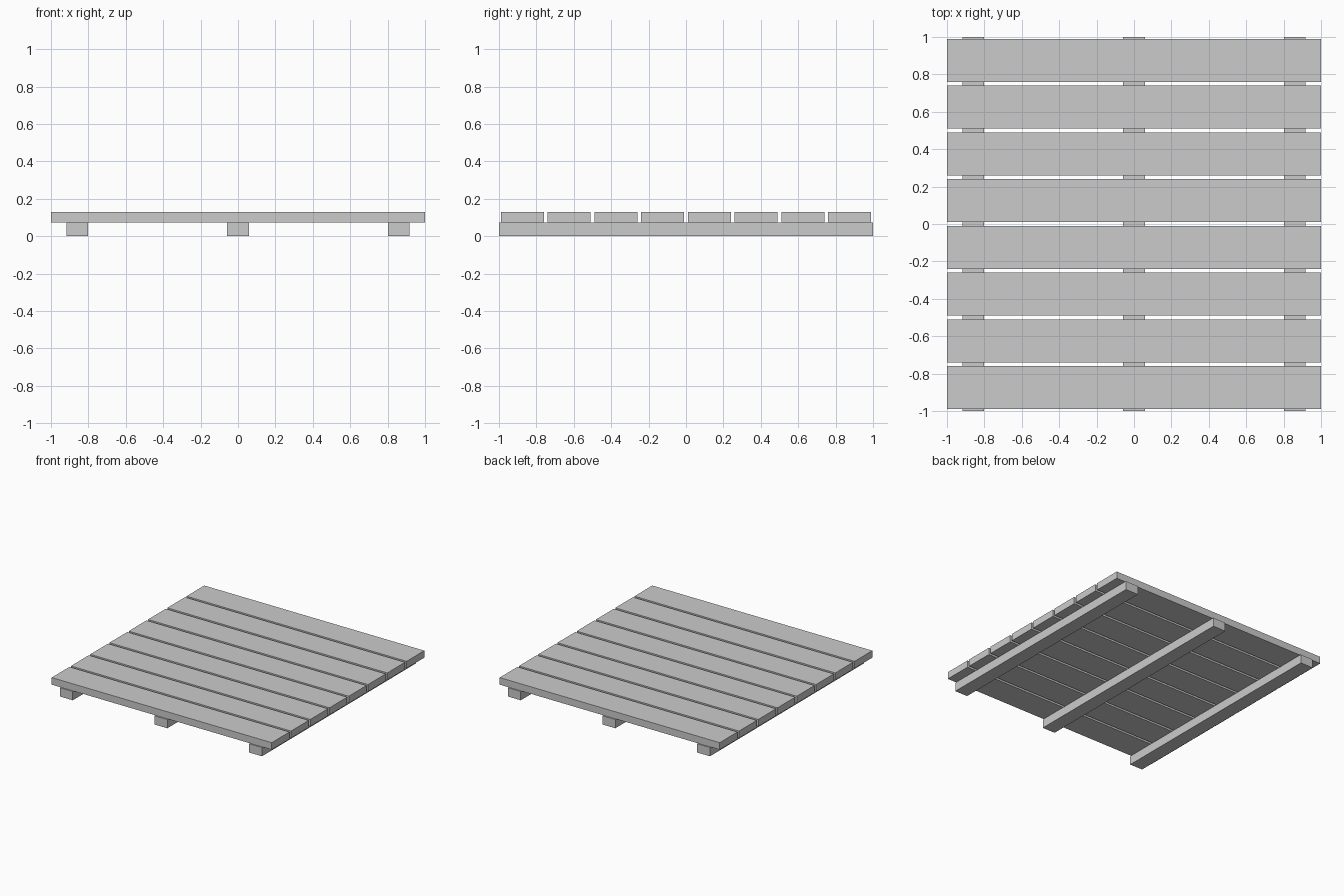
import bpy

if "Cube" in bpy.data.objects:
    bpy.data.objects.remove(bpy.data.objects["Cube"])


def box(name, center, size):
    x, y, z = (s / 2 for s in size)
    verts = [(i * x, j * y, k * z) for i in (-1, 1) for j in (-1, 1) for k in (-1, 1)]
    faces = [(0, 1, 3, 2), (4, 6, 7, 5), (0, 4, 5, 1),
             (2, 3, 7, 6), (0, 2, 6, 4), (1, 5, 7, 3)]
    mesh = bpy.data.meshes.new(name)
    mesh.from_pydata(verts, [], faces)
    obj = bpy.data.objects.new(name, mesh)
    obj.location = center
    bpy.context.collection.objects.link(obj)
    return obj


JOIST_H = 0.072
PLANK_H = 0.058

# Joists running front to back
for i, x in enumerate((-0.86, 0, 0.86)):
    box(f"joist_{i + 1}", (x, 0, JOIST_H / 2), (0.116, 2.0, JOIST_H))

# Deck planks across the joists
for i in range(8):
    box(f"deck_plank_{i + 1}", (0, -0.875 + 0.25 * i, JOIST_H + PLANK_H / 2),
        (2.0, 0.23, PLANK_H))
